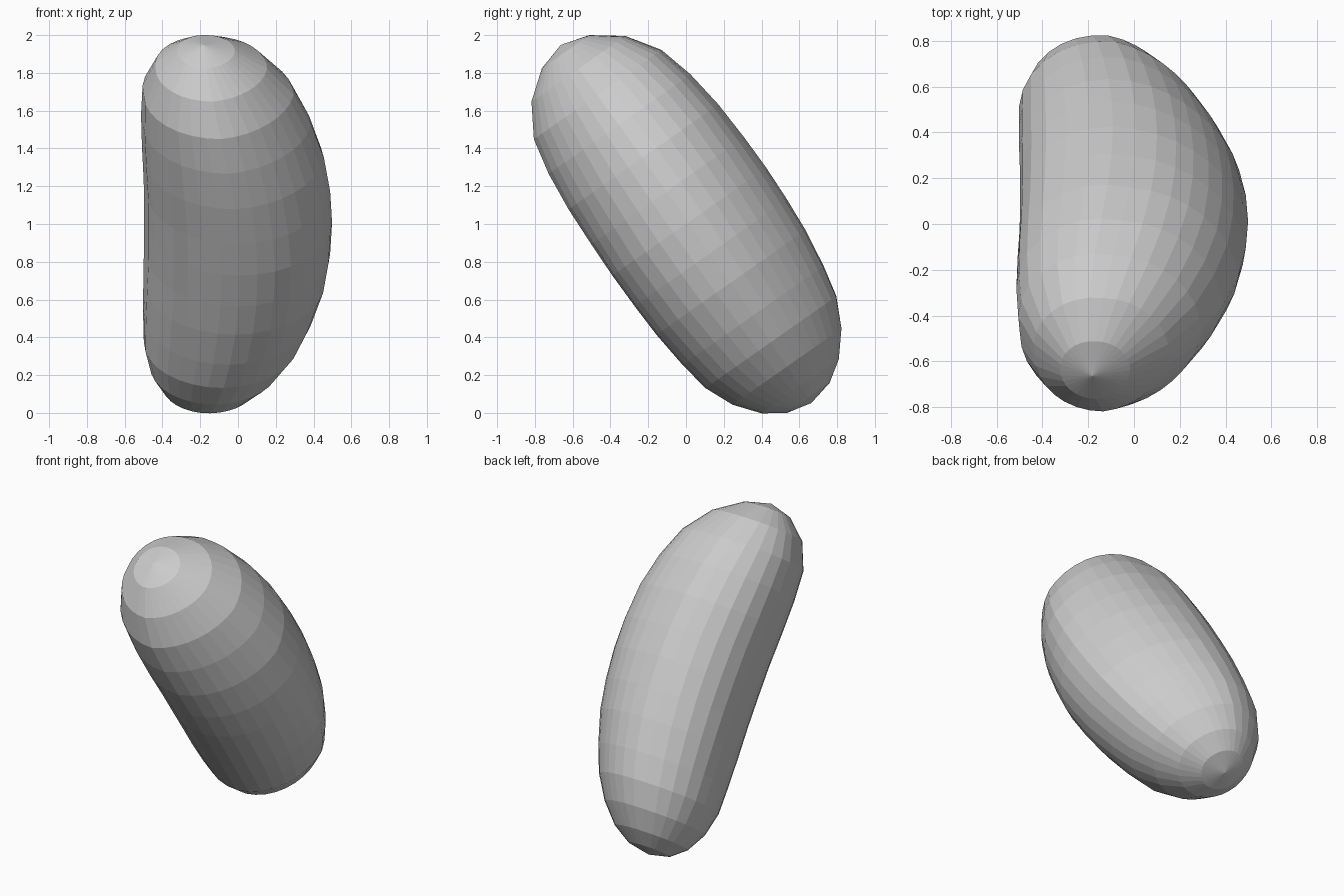
import bpy, bmesh, math
from mathutils import Vector

cube = bpy.data.objects.get("Cube")
if cube:
    bpy.data.objects.remove(cube, do_unlink=True)

SEGMENTS = 32
POLE = 1.157
TILT = math.radians(35)
AXIS = Vector((0, -math.sin(TILT), math.cos(TILT)))    # long axis, leaning to the front
ACROSS = Vector((0, math.cos(TILT), math.sin(TILT)))   # short axis
SIDE = Vector((1, 0, 0))

# (distance along the long axis, radius) of each ring, bottom to top
RINGS = [(-1.125, .14), (-1.05, .25), (-.925, .352), (-.77, .422), (-.6, .453),
         (-.39, .477), (-.2, .486), (0, .49), (.2, .486), (.42, .477),
         (.635, .453), (.83, .409), (1.0, .302), (1.113, .153)]


def middle(u):
    """1 at mid-length, falling to 0 at the poles."""
    return 1 - u * u


def centre(u):
    """Point on the bent centre line: both ends curve to the right."""
    return (Vector((0, 0, 1)) + AXIS * (u * POLE) + SIDE * (.19 * middle(u) - .182)
            + ACROSS * (.014 * middle(u)))


def dent(u, a):
    """How far the section is flattened (or filled out, if negative) at angle a."""
    m, c, s = middle(u), math.cos(a), math.sin(a)
    if c > 0:
        depth = .04 * (1 - 1.4 * u) if s > 0 else .07 * max(0, u)
        taper = .025 * (4 * m * (1 - m)) ** 2 * c
    else:
        depth = -.065 * (1 + .3 * u) if s > 0 else 0
        taper = 0
    return m * depth * abs(math.sin(2 * a)) + taper


def ring_point(s, r, a):
    u = s / POLE
    r -= dent(u, a)
    return centre(u) + SIDE * (r * math.cos(a)) + ACROSS * (r * math.sin(a))


bm = bmesh.new()
loops = [[bm.verts.new(ring_point(s, r, math.tau * i / SEGMENTS)) for i in range(SEGMENTS)]
         for s, r in RINGS]
bottom = bm.verts.new(centre(-1))
top = bm.verts.new(centre(1))

# Skin between rings and close both ends with fans
for i in range(SEGMENTS):
    j = (i + 1) % SEGMENTS
    for low, high in zip(loops, loops[1:]):
        bm.faces.new((low[i], low[j], high[j], high[i]))
    bm.faces.new((bottom, loops[0][j], loops[0][i]))
    bm.faces.new((top, loops[-1][i], loops[-1][j]))
bmesh.ops.recalc_face_normals(bm, faces=bm.faces)

mesh = bpy.data.meshes.new("bean_body")
bm.to_mesh(mesh)
bm.free()

# Plain grey material, flat shaded
grey = bpy.data.materials.new("light_grey")
grey.use_nodes = True
colour = (.6, .6, .6, 1)
grey.diffuse_color = colour
grey.node_tree.nodes["Principled BSDF"].inputs["Base Color"].default_value = colour
mesh.materials.append(grey)

body = bpy.data.objects.new("bean_body", mesh)
bpy.context.scene.collection.objects.link(body)
